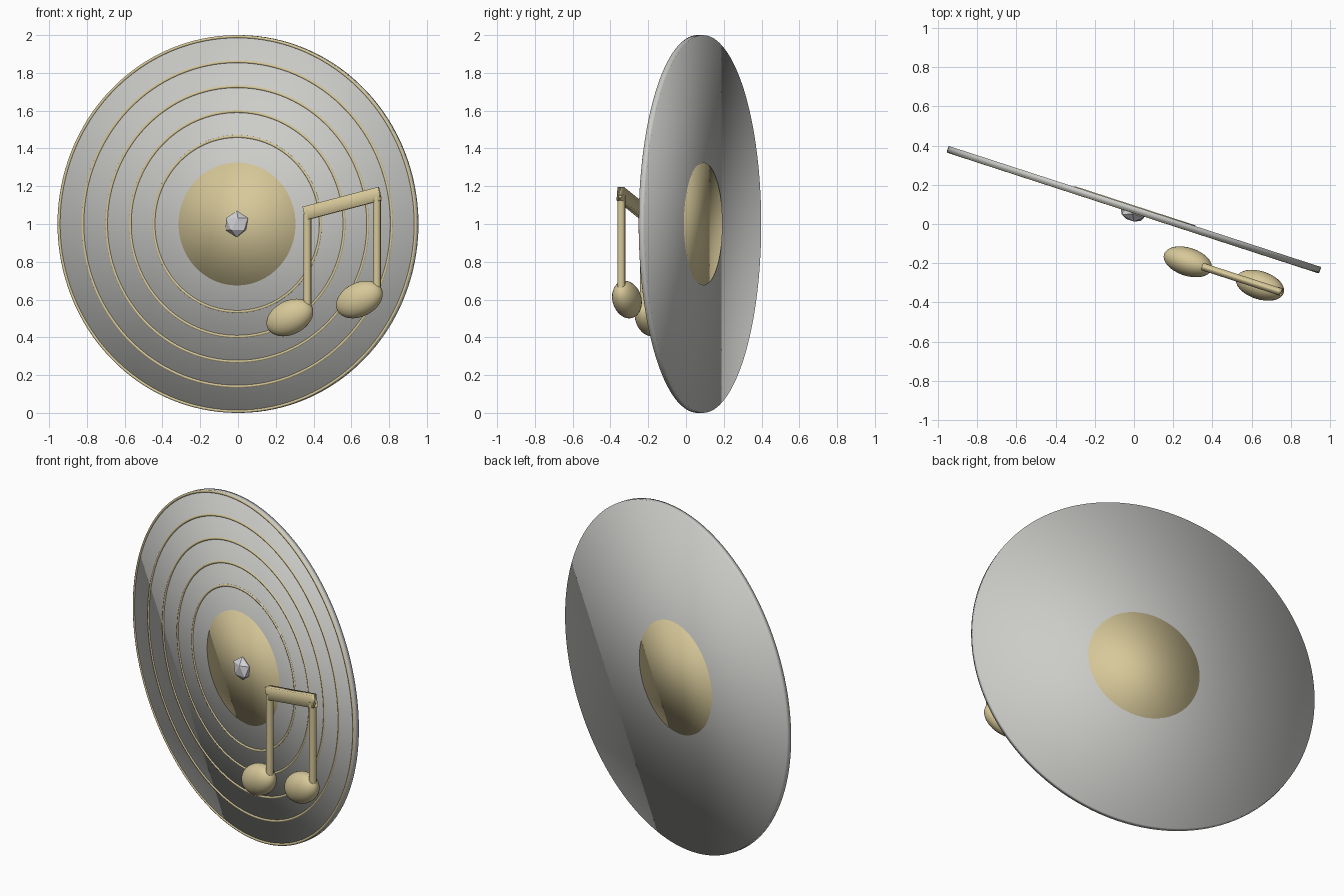
import bpy
from math import radians
from mathutils import Matrix, Vector

cube = bpy.data.objects.get("Cube")
if cube:
    bpy.data.objects.remove(cube, do_unlink=True)


def material(name, color):
    m = bpy.data.materials.new(name)
    m.use_nodes = True
    m.diffuse_color = (*color, 1)
    m.node_tree.nodes["Principled BSDF"].inputs["Base Color"].default_value = (*color, 1)
    return m


gold = material("pale gold", (0.68, 0.58, 0.32))
grey = material("warm grey", (0.60, 0.60, 0.58))
silver = material("light silver", (0.64, 0.64, 0.67))

# The whole model is laid out upright, then turned about z
FRAME = Matrix.Translation((0, 0.075, 1)) @ Matrix.Rotation(radians(-18), 4, 'Z')
FACING = Matrix.Rotation(radians(90), 4, 'X')


def finish(name, mat, loc, rot=Matrix(), scale=(1, 1, 1), smooth=True):
    """Name, place and colour the object just added."""
    ob = bpy.context.object
    ob.name = name
    ob.matrix_world = (FRAME @ Matrix.Translation(loc) @ rot
                       @ Matrix.Diagonal(Vector(scale)).to_4x4())
    ob.data.materials.append(mat)
    if smooth:
        bpy.ops.object.shade_smooth()
    return ob


# Record disc and centre label, the label showing through on both sides
for name, radius, depth, mat in (("disc", 1, 0.03, grey), ("label", 0.325, 0.038, gold)):
    bpy.ops.mesh.primitive_cylinder_add(vertices=128, radius=radius, depth=depth)
    finish(name, mat, (0, 0, 0), FACING)

# Raised groove rings on the front
for i in range(5):
    bpy.ops.mesh.primitive_torus_add(major_radius=0.464 + 0.132 * i, minor_radius=0.008,
                                     major_segments=128, minor_segments=8)
    finish(f"groove_ring_{i + 1}", gold, (0, -0.012, 0), FACING)

# Faceted centre stud
bpy.ops.mesh.primitive_ico_sphere_add(subdivisions=1, radius=0.07)
finish("centre_stud", silver, (0, -0.024, 0), scale=(1, 0.6, 1), smooth=False)

# Paired music note: two heads, two stems
NOTE_Y = -0.17
for side, x, z, top in (("right", 0.344, -0.495, 0.055), ("left", 0.731, -0.4, 0.15)):
    bpy.ops.mesh.primitive_uv_sphere_add(segments=32, ring_count=16, radius=0.09)
    finish(f"{side}_note_head", gold, (x, NOTE_Y, z),
           Matrix.Rotation(radians(-25), 4, 'Y'), (1.5, 0.8, 1))
    bottom = z + 0.03
    bpy.ops.mesh.primitive_cylinder_add(vertices=16, radius=0.021, depth=top - bottom)
    finish(f"{side}_note_stem", gold, (x + 0.097, NOTE_Y, (top + bottom) / 2))
    bpy.ops.object.shade_smooth_by_angle()

# Sloping beam joining the stems
bpy.ops.mesh.primitive_cube_add(size=1)
finish("note_beam", gold, (0.636, NOTE_Y, 0.108),
       Matrix.Rotation(radians(-14), 4, 'Y'), (0.427, 0.038, 0.072))
